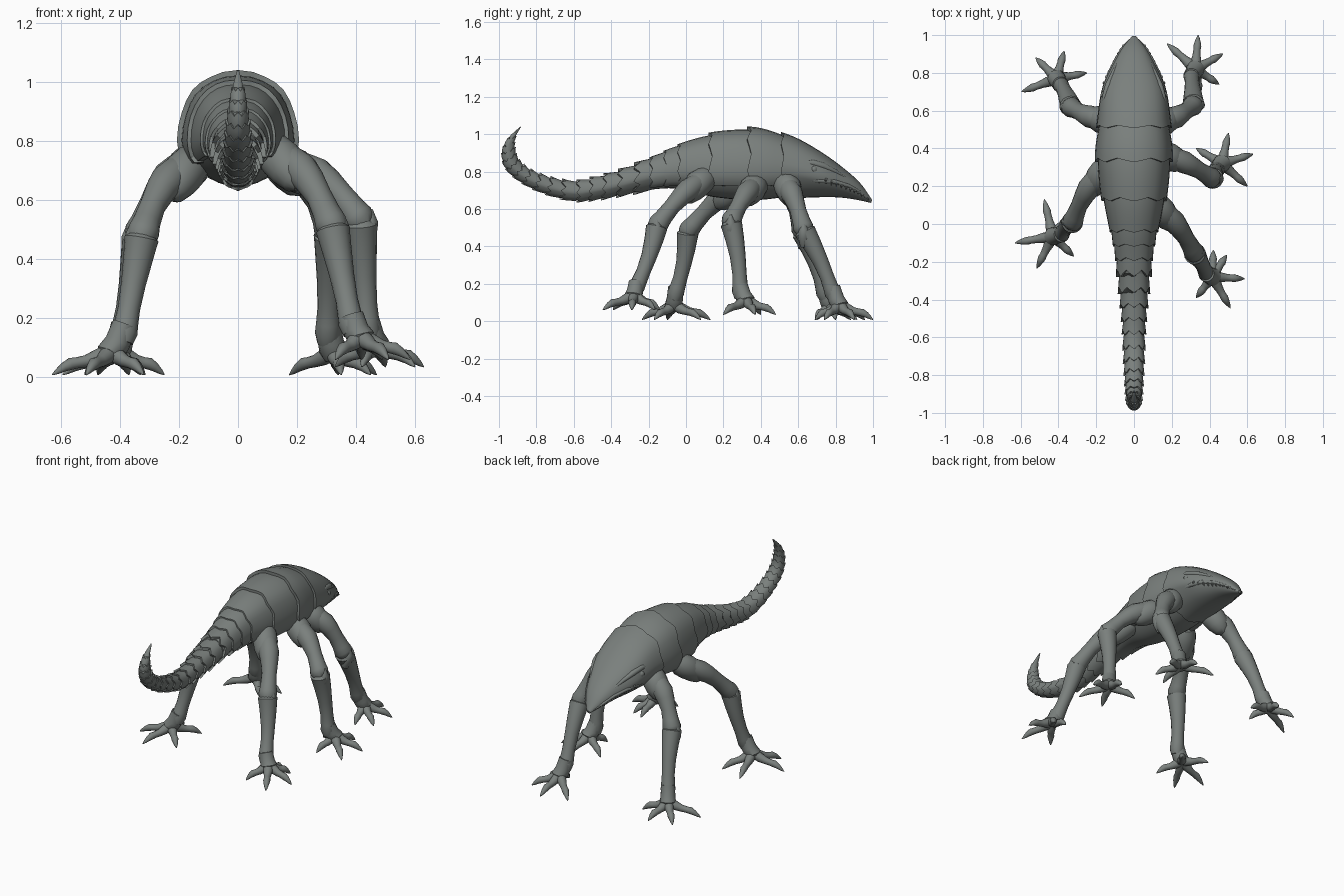
import bpy, bmesh, math
from mathutils import Vector

if "Cube" in bpy.data.objects:
    bpy.data.objects.remove(bpy.data.objects["Cube"])

hide = bpy.data.materials.new("grey_green_hide")
hide.diffuse_color = (0.195, 0.215, 0.205, 1)
hide.use_nodes = True
hide.node_tree.nodes["Principled BSDF"].inputs["Base Color"].default_value = hide.diffuse_color


def loft(name, rings):
    """Closed skin over a row of equal rings."""
    bm = bmesh.new()
    vs = [[bm.verts.new(p) for p in r] for r in rings]
    n = len(vs[0])
    for a, b in zip(vs, vs[1:]):
        for i in range(n):
            bm.faces.new((a[i], a[(i + 1) % n], b[(i + 1) % n], b[i]))
    bm.faces.new(vs[0])
    bm.faces.new(vs[-1][::-1])
    bmesh.ops.recalc_face_normals(bm, faces=bm.faces)
    me = bpy.data.meshes.new(name)
    bm.to_mesh(me)
    bm.free()
    me.materials.append(hide)
    ob = bpy.data.objects.new(name, me)
    bpy.context.collection.objects.link(ob)
    return ob


def tube(name, pts, radii, n=12):
    """Round limb along points with a radius at each."""
    pts = [Vector(p) for p in pts]
    whole = (pts[-1] - pts[0]).normalized()
    ref = Vector((0, 1, 0)) if abs(whole.z) > 0.75 else Vector((0, 0, 1))
    rings = []
    for i, (p, r) in enumerate(zip(pts, radii)):
        d = (pts[min(i + 1, len(pts) - 1)] - pts[max(i - 1, 0)]).normalized()
        u = d.cross(ref).normalized()
        v = d.cross(u)
        rings.append([p + (u * math.cos(a) + v * math.sin(a)) * r
                      for a in (math.tau * k / n for k in range(n))])
    return loft(name, rings)


def limb(name, a, b, bow, prof):
    """Bowed limb between two joints; prof is (t, radius) pairs."""
    a, b = Vector(a), Vector(b)
    return tube(name, [a.lerp(b, t) + Vector(bow) * math.sin(math.pi * min(max(t, 0), 1))
                       for t, r in prof], [r for t, r in prof], 16)


# Spine stations: top (y, z), bottom (y, z), half width
SPINE = [
    (.995, .648, .99, .632, .012), (.935, .733, .92, .648, .065), (.85, .81, .83, .662, .112),
    (.72, .902, .72, .666, .163), (.56, .985, .56, .66, .186), (.37, 1.03, .37, .638, .2),
    (.15, 1.005, .15, .655, .17), (-.03, .945, -.03, .70, .125), (-.17, .882, -.17, .70, .098),
    (-.35, .81, -.36, .667, .078), (-.48, .772, -.49, .647, .065), (-.60, .75, -.60, .641, .058),
    (-.727, .77, -.755, .68, .053), (-.834, .813, -.88, .74, .047), (-.895, .866, -.965, .815, .042),
    (-.915, .93, -.985, .90, .033), (-.91, .985, -.955, .975, .021), (-.882, 1.04, -.888, 1.038, .003)]


def station(u):
    u = min(max(u, 0), len(SPINE) - 1.0001)
    i = int(u)
    t = u - i
    p = [SPINE[min(max(i + k, 0), len(SPINE) - 1)] for k in (-1, 0, 1, 2)]
    return [.5 * (2 * b + (c - a) * t + (2 * a - 5 * b + 4 * c - d) * t * t
                  + (3 * b - a - 3 * c + d) * t ** 3) for a, b, c, d in zip(*p)]


def skin(u, ang, s=1.0, low=1.0):
    """Point on the body surface at spine position u and section angle."""
    ty, tz, by, bz, w = station(u)
    top, bot = Vector((0, ty, tz)), Vector((0, by, bz))
    mid = bot.lerp(top, .42)
    c, k = math.cos(ang), math.sin(ang)
    x = w * math.copysign(abs(c) ** .85, c)
    if k >= 0:
        p = mid + (top - mid) * k ** .95
    else:
        p = mid + (bot - mid) * min(-k, low)
        if low == 1:
            x *= 1 + .22 * k
    return mid + (p + Vector((x, 0, 0)) - mid) * s


def plate(name, u0, u1, s0, s1, low, jag=0.0, ridge=0.0, n=32, steps=5):
    """Overlapping armour ring that flares at its rear edge."""
    rings = []
    rows = [(k / steps, s0 + (s1 - s0) * k / steps) for k in range(steps + 1)]
    for t, s in rows + [(1.0, s1 * .86)]:
        ring = []
        for k in range(n):
            a = math.tau * k / n
            keel = math.cos(8 * a)
            ring.append(skin(u0 + (u1 - u0) * t + jag * t * keel, a,
                             s * (1 + ridge * (.5 + .5 * t) * keel), low))
        rings.append(ring)
    return loft(name, rings)


# Head, with its lower jaw as part of the shell
plate("head", 0, 4.25, 1.0, 1.04, 1, .04, .006, steps=22)
# Soft underside
plate("belly", 3.5, 8.5, .95, .93, 1, steps=24)
# Back armour
for i, (a, b) in enumerate([(4.05, 5.15), (5.0, 6.1), (5.95, 7.05), (6.9, 7.6), (7.45, 8.1)]):
    plate(f"back_plate_{i + 1}", a, b, .95, 1.04, .5 if i < 3 else .8, .05, .012)
# Tail rings
cuts = [7.95, 8.5, 9, 9.6, 10.2, 10.8, 11.4, 11.9, 12.4, 12.9, 13.4, 13.9, 14.4, 14.9, 15.4, 16, 17]
for i, (a, b) in enumerate(zip(cuts, cuts[1:])):
    plate(f"tail_ring_{i + 1}", a - .1, b, .84, 1.09, 1, .09, .035, 32, 3)

# Brow ridges, eyes and rows of teeth on both sides of the head
for side, sg in (("left", -1), ("right", 1)):
    def at(u, deg, s=1.0):
        p = skin(u, math.radians(deg), s)
        p.x *= sg
        return p
    tube(f"{side}_brow", [at(u, d, .97) for u, d in ((1.8, 36), (2.4, 34), (2.9, 31), (3.3, 27), (3.7, 20))],
         [.003, .012, .018, .017, .003], 14)
    tube(f"{side}_eye", [at(3.25, 14, s) for s in (.9, 1.0, 1.04, 1.06)], [.018, .018, .012, .003], 12)
    tube(f"{side}_lip", [at(u, d, .98) for u, d in ((.3, 2), (1, 8), (1.7, 8), (2.4, 2), (3, -8), (3.6, -16))],
         [.003, .008, .01, .012, .013, .004], 12)
    for k in range(9):
        u = .8 + k * .25
        tube(f"{side}_tooth_{k + 1}", [at(u, 2, .96), at(u, -2, 1.03), at(u, -14, 1.04)], [.01, .009, .001], 6)

# Legs: hip, knee, ankle, ground height, foot centre, toe tips
LEGS = {
    "front_right": ((.12, .52, .76), (.315, .63, .49), (.305, .785, .15), .008, (.325, .82),
                    ((.34, 1.0), (.47, .9), (.45, .74), (.175, .955), (.35, .69))),
    "middle_right": ((.12, .39, .74), (.415, .24, .53), (.44, .29, .16), .035, (.465, .32),
                     ((.63, .37), (.5, .48), (.33, .40), (.6, .2), (.42, .2))),
    "rear_right": ((.10, .13, .78), (.32, -.155, .51), (.385, -.265, .18), .06, (.415, -.28),
                   ((.585, -.29), (.51, -.445), (.33, -.39), (.49, -.165), (.42, -.14))),
    "front_left": ((-.12, .53, .76), (-.335, .62, .48), (-.39, .74, .15), .008, (-.41, .77),
                   ((-.52, .88), (-.37, .915), (-.25, .80), (-.595, .70), (-.33, .69))),
    "rear_left": ((-.14, .32, .74), (-.325, .01, .48), (-.385, -.055, .15), .008, (-.43, -.065),
                  ((-.475, .13), (-.315, .08), (-.63, -.1), (-.515, -.235), (-.32, -.17)))}

for name, (hip, knee, ankle, ground, foot, toes) in LEGS.items():
    sg = 1 if hip[0] > 0 else -1
    h, k, an = Vector(hip), Vector(knee), Vector(ankle)
    centre = Vector((*foot, ground + .08))
    limb(f"{name}_shoulder", h, h.lerp(k, .5), (0, 0, .015),
         [(0, .05), (.2, .068), (.45, .073), (.7, .066), (.9, .048), (1, .02)])
    limb(f"{name}_upper_leg", h, k, (sg * .022, 0, .035),
         [(.1, .05), (.3, .055), (.42, .06), (.55, .052), (.72, .044), (.88, .048), (.97, .055), (1.04, .047),
          (1.09, .025)])
    limb(f"{name}_lower_leg", k, an, (0, .012, 0),
         [(-.06, .03), (.0, .045), (.03, .058), (.1, .055), (.25, .05), (.5, .042), (.75, .038),
          (.9, .041), (1, .044), (1.1, .035)])
    # Pointed knee guard on the outer side
    tube(f"{name}_knee_guard", [k + Vector((sg * x, 0, z)) for x, z in ((.005, -.09), (.025, -.04), (.033, 0), (.038, .04))],
         [.02, .032, .028, .004], 12)
    # Foot pad
    tube(f"{name}_foot", [an + Vector((0, 0, .03)), an.lerp(centre, .5), centre, centre - Vector((0, 0, .035))],
         [.041, .044, .048, .028], 14)
    # Clawed toes
    for i, (x, y) in enumerate(toes):
        tip = Vector((x, y, ground))
        pts = []
        for t, lift in ((.0, 0), (.25, -.002), (.42, 0), (.58, .007), (.68, .012), (.8, .01), (.92, .004), (1, 0)):
            pts.append(centre.lerp(tip, t) + Vector((0, 0, lift)))
        tube(f"{name}_toe_{i + 1}", pts, [.03, .027, .021, .019, .021, .016, .009, .002], 14)

# Smooth skin with crisp armour edges
for ob in bpy.context.scene.objects:
    ob.select_set(True)
    bpy.context.view_layer.objects.active = ob
bpy.ops.object.shade_smooth_by_angle(angle=math.radians(38))
